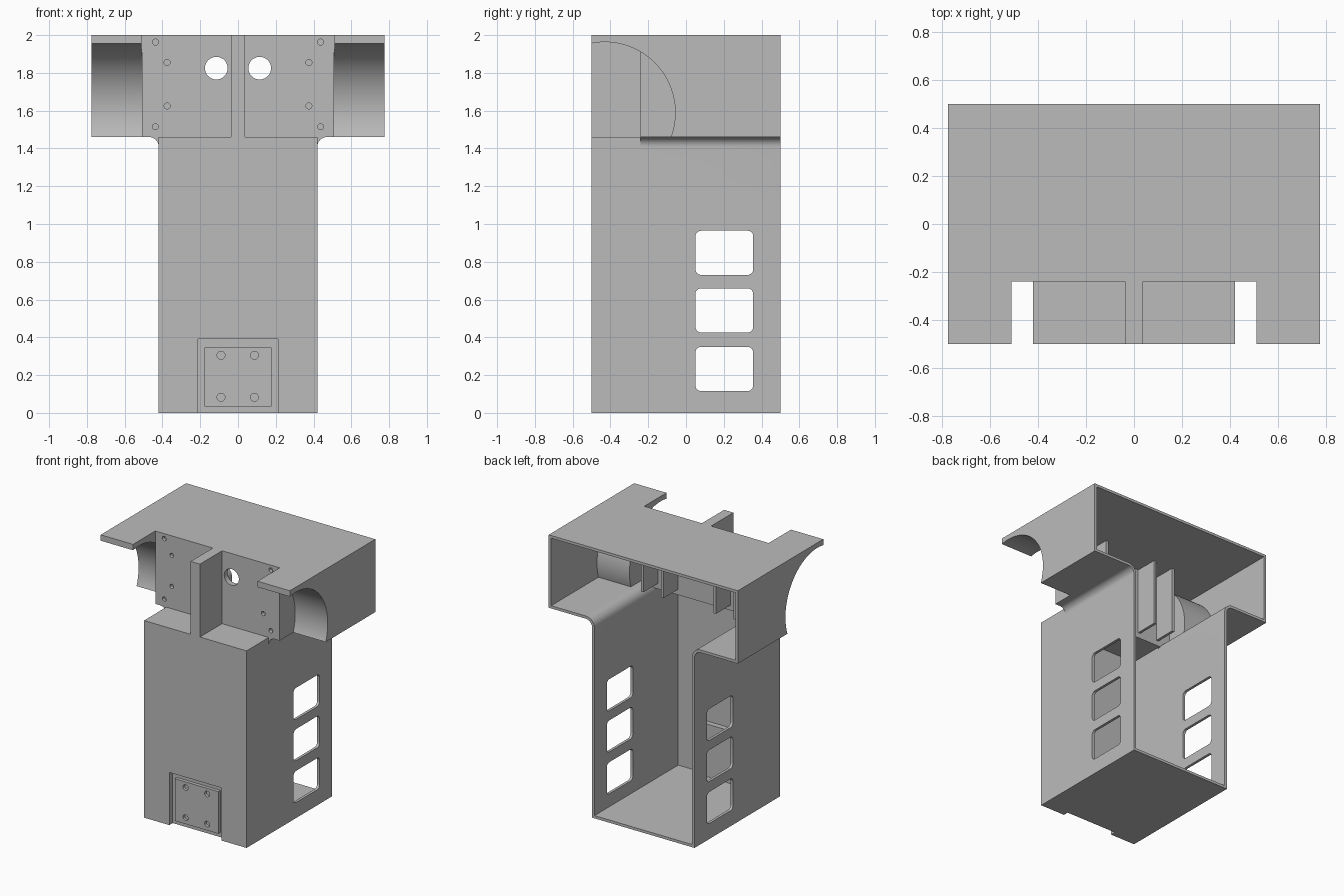
import bpy, bmesh, math
from mathutils import Vector, Matrix

if "Cube" in bpy.data.objects:
    bpy.data.objects.remove(bpy.data.objects["Cube"], do_unlink=True)

grey = bpy.data.materials.new("light_grey")
grey.use_nodes = True
COLOUR = (0.5, 0.5, 0.5, 1)
grey.diffuse_color = COLOUR
grey.node_tree.nodes["Principled BSDF"].inputs["Base Color"].default_value = COLOUR

WALL = 0.02
HALF_HEAD, HALF_COLUMN, SHELF = 0.775, 0.42, 1.46
RECESS_X, RECESS_Y = 0.51, -0.24


def finish(name, bm):
    bmesh.ops.recalc_face_normals(bm, faces=bm.faces)
    mesh = bpy.data.meshes.new(name)
    bm.to_mesh(mesh)
    bm.free()
    mesh.materials.append(grey)
    obj = bpy.data.objects.new(name, mesh)
    bpy.context.collection.objects.link(obj)
    return obj


def box(name, x, y, z):
    bm = bmesh.new()
    bmesh.ops.create_cube(bm, size=1)
    for v in bm.verts:
        v.co = [r[0] if c < 0 else r[1] for c, r in zip(v.co, (x, y, z))]
    return finish(name, bm)


def cylinder(name, centre, radius, length, axis, sides=32):
    bm = bmesh.new()
    turn = Matrix.Rotation(math.pi / 2, 4, "Y" if axis == "X" else "X")
    bmesh.ops.create_cone(bm, cap_ends=True, segments=sides, radius1=radius,
                          radius2=radius, depth=length,
                          matrix=Matrix.Translation(centre) @ turn)
    return finish(name, bm)


def prism(name, points, start, end):
    """Extrude a closed outline from start to end."""
    bm = bmesh.new()
    face = bm.faces.new([bm.verts.new(Vector(p) + Vector(start)) for p in points])
    new = bmesh.ops.extrude_face_region(bm, geom=[face])["geom"]
    bmesh.ops.translate(bm, vec=Vector(end) - Vector(start),
                        verts=[g for g in new if isinstance(g, bmesh.types.BMVert)])
    return finish(name, bm)


def combine(target, tool, operation="DIFFERENCE"):
    mod = target.modifiers.new("combine", "BOOLEAN")
    mod.operation, mod.solver, mod.object = operation, "EXACT", tool
    graph = bpy.context.evaluated_depsgraph_get()
    graph.update()
    mesh = bpy.data.meshes.new_from_object(target.evaluated_get(graph))
    target.modifiers.clear()
    target.data = mesh
    bpy.data.objects.remove(tool, do_unlink=True)


def tee(name, inset, y0, y1, radius):
    """T-shaped prism with rounded inner corners under the head."""
    head, column, shelf = HALF_HEAD - inset, HALF_COLUMN - inset, SHELF + inset
    arc = [(column + radius - radius * math.cos(a), shelf - radius + radius * math.sin(a))
           for a in (math.pi / 2 * i / 10 for i in range(11))]
    half = [(column, inset)] + arc + [(head, shelf), (head, 2 - inset)]
    outline = half + [(-x, z) for x, z in reversed(half)]
    return prism(name, [(x, 0, z) for x, z in outline], (0, y0, 0), (0, y1, 0))


def carve_front(obj, grow):
    """Remove the head recess and the arched undersides of both wings."""
    rx, ry = RECESS_X + grow, RECESS_Y + 2 * grow
    combine(obj, box("recess", (-rx, rx), (-0.7, ry), (SHELF - grow, 2.2)))
    for s in (-1, 1):
        inner, outer = HALF_COLUMN - grow, 0.95
        combine(obj, box("fillet_trim", sorted((s * inner, s * outer)),
                         (-0.7, RECESS_Y + grow), (1.3, SHELF + grow / 2)))
        start = RECESS_X - grow - 0.001
        combine(obj, cylinder("arch", (s * (start + 0.25), -0.43, 1.59),
                              0.373 + grow, 0.5, "X", 96))


# Hollow body: outer form minus an inset copy that opens at the back
body = tee("body_shell", 0, -0.5, 0.5, 0.05)
carve_front(body, 0)
cavity = tee("cavity", WALL, -0.5 + WALL, 0.6, 0.05 + WALL)
carve_front(cavity, WALL)
combine(body, cavity)

# Three rounded windows through both side walls
for zc in (0.2325, 0.5425, 0.8475):
    r, hy, hz = 0.03, 0.153, 0.117
    outline = []
    for k, (sy, sz) in enumerate(((1, 1), (-1, 1), (-1, -1), (1, -1))):
        for i in range(7):
            a = math.pi / 2 * (k + i / 6)
            outline.append((0, 0.203 + sy * (hy - r) + r * math.cos(a),
                            zc + sz * (hz - r) + r * math.sin(a)))
    combine(body, prism("window", outline, (-0.6, 0, 0), (0.6, 0, 0)))

# Recessed mounting pocket at the bottom front, with its inner backing
combine(body, box("pocket_backing", (-0.235, 0.235), (-0.49, -0.44), (0.01, 0.41)), "UNION")
combine(body, box("pocket", (-0.213, 0.213), (-0.6, -0.46), (-0.1, 0.39)))

# Central fin standing between the two halves of the recess
combine(body, box("fin", (-0.038, 0.038), (-0.5, -0.23), (SHELF - 0.01, 2)), "UNION")

# Mirrored holes in the recessed plate: two through holes, eight blind screw holes
for s in (-1, 1):
    combine(body, cylinder("port", (s * 0.115, -0.2, 1.825), 0.06, 0.2, "Y", 48))
    for x, z in ((0.437, 1.963), (0.375, 1.855), (0.375, 1.625), (0.437, 1.515)):
        combine(body, cylinder("screw_hole", (s * x, -0.24, z), 0.016, 0.05, "Y", 24))

# Mounting pad with four blind holes
pad = box("mounting_pad", (-0.178, 0.178), (-0.485, -0.455), (0.035, 0.347))
for x in (-0.09, 0.087):
    for z in (0.082, 0.305):
        combine(pad, cylinder("pad_hole", (x, -0.485, z), 0.021, 0.04, "Y", 24))

# Stiffening ribs behind the recessed plate
ribs = []
for side, s in (("left", 1), ("right", -1)):
    for place, x in (("inner", 0.216), ("outer", 0.38)):
        ribs.append(box(f"{side}_{place}_rib", (s * x - 0.01, s * x + 0.01),
                        (-0.205, -0.03), (1.48, 1.985)))

# Crisp edges, smooth arcs
bpy.ops.object.select_all(action="DESELECT")
for obj in [body, pad] + ribs:
    obj.select_set(True)
bpy.context.view_layer.objects.active = body
bpy.ops.object.shade_smooth_by_angle(angle=math.radians(30))
